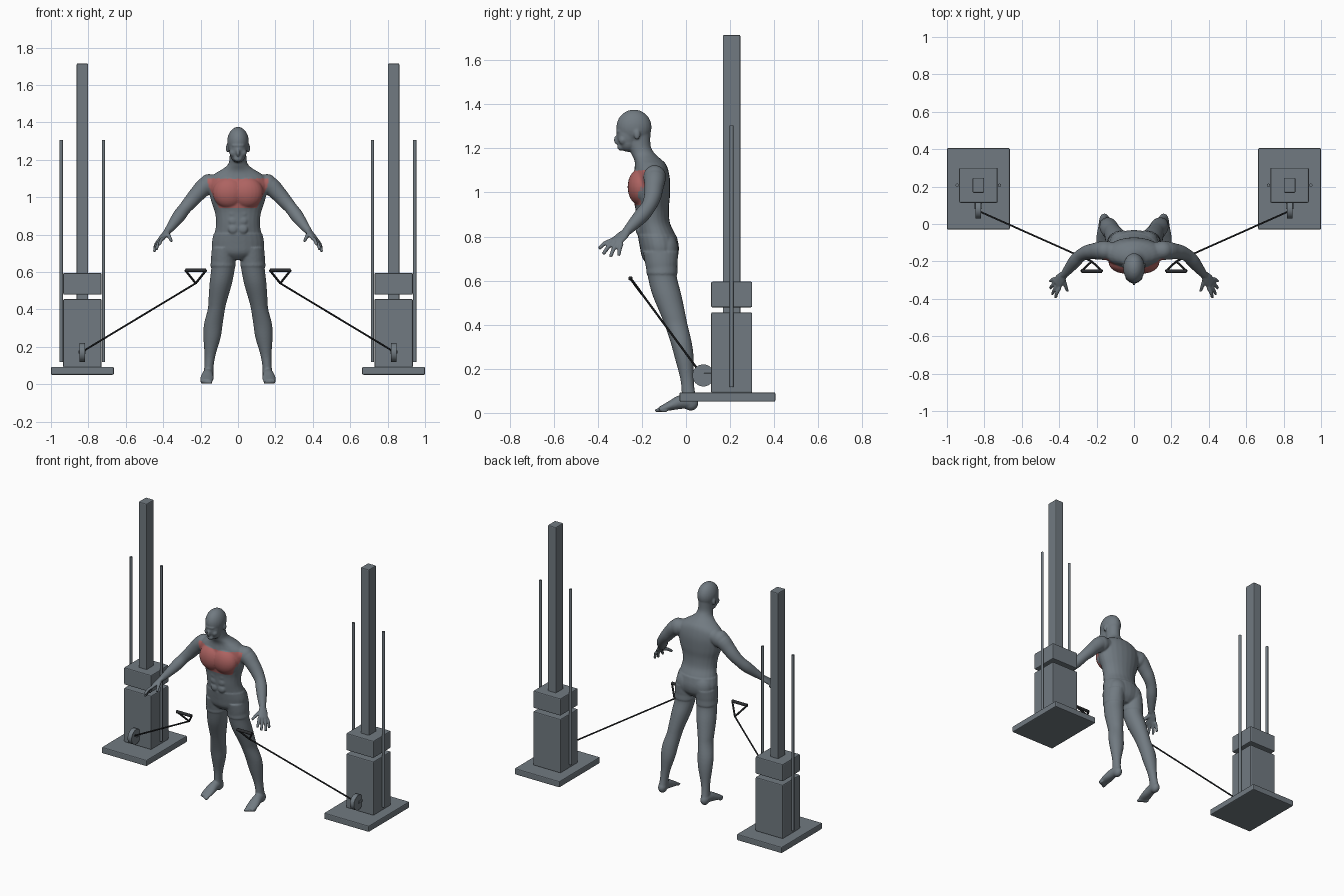
import bpy
import bmesh
from math import cos, sin, tau
from mathutils import Matrix, Vector

default = bpy.data.objects.get("Cube")
if default:
    bpy.data.objects.remove(default, do_unlink=True)


def material(name, color):
    mat = bpy.data.materials.new(name)
    mat.use_nodes = True
    mat.diffuse_color = color
    for node in mat.node_tree.nodes:
        if node.type == "BSDF_PRINCIPLED":
            node.inputs["Base Color"].default_value = color
    return mat


grey = material("slate grey", (0.165, 0.195, 0.22, 1))
red = material("muscle red", (0.42, 0.125, 0.12, 1))
black = material("cable black", (0.025, 0.027, 0.03, 1))


# ---------- helpers for the cable machine ----------
def finish(name, mat=grey):
    obj = bpy.context.object
    obj.name = name
    obj.data.materials.append(mat)
    return obj


def box(name, center, size, bevel=0.006):
    bpy.ops.mesh.primitive_cube_add(size=1, location=center)
    obj = finish(name)
    obj.data.transform(Matrix.Diagonal((*size, 1)))
    mod = obj.modifiers.new("soft edges", "BEVEL")
    mod.width = bevel
    mod.segments = 2


def rod(name, start, end, radius, sides=16, mat=grey):
    start, end = Vector(start), Vector(end)
    span = end - start
    bpy.ops.mesh.primitive_cylinder_add(vertices=sides, radius=radius, depth=span.length,
                                        location=(start + end) / 2)
    obj = finish(name, mat)
    obj.rotation_euler = span.to_track_quat("Z", "Y").to_euler()
    bpy.ops.object.shade_smooth_by_angle()


# ---------- helpers for the body ----------
bm = bmesh.new()


def smooth(rows, steps=4):
    """Catmull-Rom interpolation of whole rows of numbers."""
    rows = [Vector(r) for r in rows]
    out = []
    for i in range(len(rows) - 1):
        a, b, c = rows[max(i - 1, 0)], rows[i], rows[i + 1]
        d = rows[min(i + 2, len(rows) - 1)]
        for k in range(steps):
            t = k / steps
            out.append((b * 2 + (c - a) * t + (a * 2 - b * 5 + c * 4 - d) * t ** 2
                        + (b * 3 - a - c * 3 + d) * t ** 3) / 2)
    return out + [rows[-1]]


def limb(rows, hint=(0, 0, 1), axis=None, sides=24):
    """Loft of ellipses; each row is x, y, z, width radius, thickness radius."""
    rows = smooth(rows)
    spots = [Vector(r[:3]) for r in rows]
    rings = []
    for i, row in enumerate(rows):
        along = Vector(axis) if axis else spots[min(i + 1, len(spots) - 1)] - spots[max(i - 1, 0)]
        along.normalize()
        side = along.cross(Vector(hint)).normalized()
        up = side.cross(along)
        turns = [tau * k / sides for k in range(sides)]
        rings.append([bm.verts.new(spots[i] + side * cos(a) * row[3] + up * sin(a) * row[4])
                      for a in turns])
    for low, high in zip(rings, rings[1:]):
        for k in range(sides):
            n = (k + 1) % sides
            bm.faces.new((low[k], low[n], high[n], high[k]))
    bm.faces.new(rings[0][::-1])
    bm.faces.new(rings[-1])


def column(rows):
    """Horizontal slices, rows as in limb."""
    limb(rows, (0, -1, 0), (0, 0, 1))


def ball(center, radii):
    bmesh.ops.create_uvsphere(bm, u_segments=24, v_segments=16, radius=1,
                              matrix=Matrix.Translation(center) @ Matrix.Diagonal((*radii, 1)))


# ---------- paired body parts, modelled on the left ----------
# Leg
column([(.075, -.115, .73, .064, .08), (.078, -.112, .68, .066, .074),
        (.08, -.108, .62, .063, .066), (.092, -.088, .54, .06, .066),
        (.108, -.06, .45, .05, .057), (.116, -.045, .4, .046, .052),
        (.132, -.022, .32, .05, .048), (.139, -.008, .25, .046, .043),
        (.149, .004, .16, .03, .031), (.155, .01, .1, .025, .03),
        (.158, .016, .05, .026, .036)])
# Shorts leg cuff
column([(.076, -.112, .73, .058, .07), (.08, -.109, .632, .068, .071)])
# Glute, pectoral, deltoid
ball((.058, -.09, .74), (.07, .055, .078))
ball((.048, -.205, 1.025), (.088, .06, .085))
ball((.155, -.142, 1.068), (.055, .052, .056))
# Abdominal blocks
for z in (.83, .875, .915):
    ball((.026, -.215, z), (.026, .0125, .025))
# Foot and toes
ball((.158, .022, .044), (.027, .034, .034))
limb([(.158, .03, .05, .027, .03), (.162, -.02, .05, .03, .032),
      (.166, -.075, .031, .036, .021), (.168, -.122, .015, .031, .011)])
for i in range(5):
    ball((.145 + .012 * i, -.126 + .007 * i, .011), (.009 - .0005 * i, .018, .009))
# Arm
limb([(.09, -.15, 1.075, .05, .05), (.165, -.142, 1.065, .05, .05),
      (.215, -.146, 1.02, .043, .043), (.25, -.152, .98, .039, .039),
      (.285, -.168, .94, .034, .034), (.315, -.198, .9, .035, .035),
      (.35, -.242, .852, .027, .027), (.378, -.275, .817, .019, .019)])
# Palm, fingers and thumb
limb([(.372, -.267, .824, .02, .017), (.392, -.292, .8, .03, .015),
      (.412, -.32, .775, .033, .012)], (.6, -.2, .75))
knuckles = Vector((.397, -.34, .782)), Vector((.424, -.292, .768))
tips = (.42, -.395, .745), (.437, -.376, .72), (.448, -.343, .708), (.447, -.305, .712)
for i, tip in enumerate(tips):
    base = knuckles[0].lerp(knuckles[1], i / 3)
    middle = base.lerp(Vector(tip), .5) + Vector((.004, -.002, .005))
    limb([(*base, .011, .011), (*middle, .01, .01), (*tip, .0085, .0085)], sides=12)
limb([(.383, -.285, .808, .014, .014), (.368, -.325, .79, .011, .011),
      (.356, -.36, .766, .0085, .0085)], sides=12)
# Ear and cheek
ball((.056, -.222, 1.262), (.009, .014, .023))
ball((.026, -.286, 1.238), (.02, .02, .022))

# Mirror the paired parts
copy = bmesh.ops.duplicate(bm, geom=bm.verts[:] + bm.edges[:] + bm.faces[:])["geom"]
for v in copy:
    if isinstance(v, bmesh.types.BMVert):
        v.co.x = -v.co.x


# ---------- central body parts ----------
def trunk(slices, grow=0.0):
    """Slices of height, half width, front and back depth."""
    column([(0, (f + b) / 2, z, w + grow, (b - f) / 2 + grow) for z, w, f, b in slices])


# Torso and neck
torso = [(.665, .06, -.16, -.075), (.7, .12, -.193, -.045), (.75, .136, -.205, -.036),
         (.805, .126, -.215, -.047), (.86, .117, -.224, -.072), (.92, .124, -.229, -.078),
         (.98, .144, -.24, -.073), (1.05, .158, -.243, -.072), (1.1, .152, -.235, -.08),
         (1.13, .118, -.232, -.092), (1.15, .084, -.236, -.112), (1.175, .054, -.248, -.14),
         (1.21, .045, -.26, -.16), (1.27, .045, -.27, -.161)]
trunk(torso)
# Shorts waistband
trunk(torso[:4], .004)
# Skull, face, jaw, brow, nose and lips
ball((0, -.236, 1.296), (.058, .08, .08))
ball((0, -.262, 1.262), (.048, .053, .07))
ball((0, -.262, 1.23), (.042, .046, .046))
ball((0, -.297, 1.277), (.036, .021, .012))
ball((0, -.314, 1.238), (.009, .014, .021))
ball((0, -.295, 1.205), (.022, .016, .016))

# Fuse everything into one skin
bmesh.ops.recalc_face_normals(bm, faces=bm.faces[:])
mesh = bpy.data.meshes.new("figure")
bm.to_mesh(mesh)
bm.free()
figure = bpy.data.objects.new("figure", mesh)
bpy.context.collection.objects.link(figure)
fuse = figure.modifiers.new("fuse", "REMESH")
fuse.mode = "VOXEL"
fuse.voxel_size = .005
relax = figure.modifiers.new("relax", "SMOOTH")
relax.factor = .5
relax.iterations = 5
bpy.context.view_layer.update()
skin = bpy.data.meshes.new_from_object(
    figure.evaluated_get(bpy.context.evaluated_depsgraph_get()))
figure.modifiers.clear()
figure.data = skin
skin.materials.clear()
skin.materials.append(grey)
skin.materials.append(red)

# Highlight the chest muscles
for face in skin.polygons:
    face.use_smooth = True
    x, y, z = face.center
    lower = .942 + max(0, abs(x) - .1) * 2
    chest = abs(x) < .16 and lower < z < 1.1 and y < -.18 and face.normal.y < -.1
    face.material_index = int(chest)

# ---------- cable towers ----------
for s, label in ((1, "left"), (-1, "right")):
    x = .832 * s
    box(label + "_base_plate", (x, .188, .072), (.336, .435, .042))
    box(label + "_lower_weight_stack", (x, .207, .273), (.205, .187, .365))
    box(label + "_upper_weight_stack", (x, .207, .537), (.205, .187, .116))
    box(label + "_post", (x, .207, .9), (.062, .08, 1.63))
    for side in (-1, 1):
        gx = x + side * .113
        rod(label + "_guide_rod", (gx, .207, .118), (gx, .207, 1.305), .009)
    rod(label + "_pulley", (x - .015, .079, .17), (x + .015, .079, .17), .05, 32)
    box(label + "_pulley_bracket", (x, .1, .172), (.04, .042, .016), .002)
    # Cable and triangular handle
    eye = (.226 * s, -.2, .54)
    rod(label + "_cable", (x, .07, .175), eye, .005, 10, black)
    ends = [(gx * s, -.252, .61) for gx in (.17, .282)]
    rod(label + "_handle_grip", *ends, .01, mat=black)
    for end in ends:
        rod(label + "_handle_strap", eye, end, .006, 10, black)
